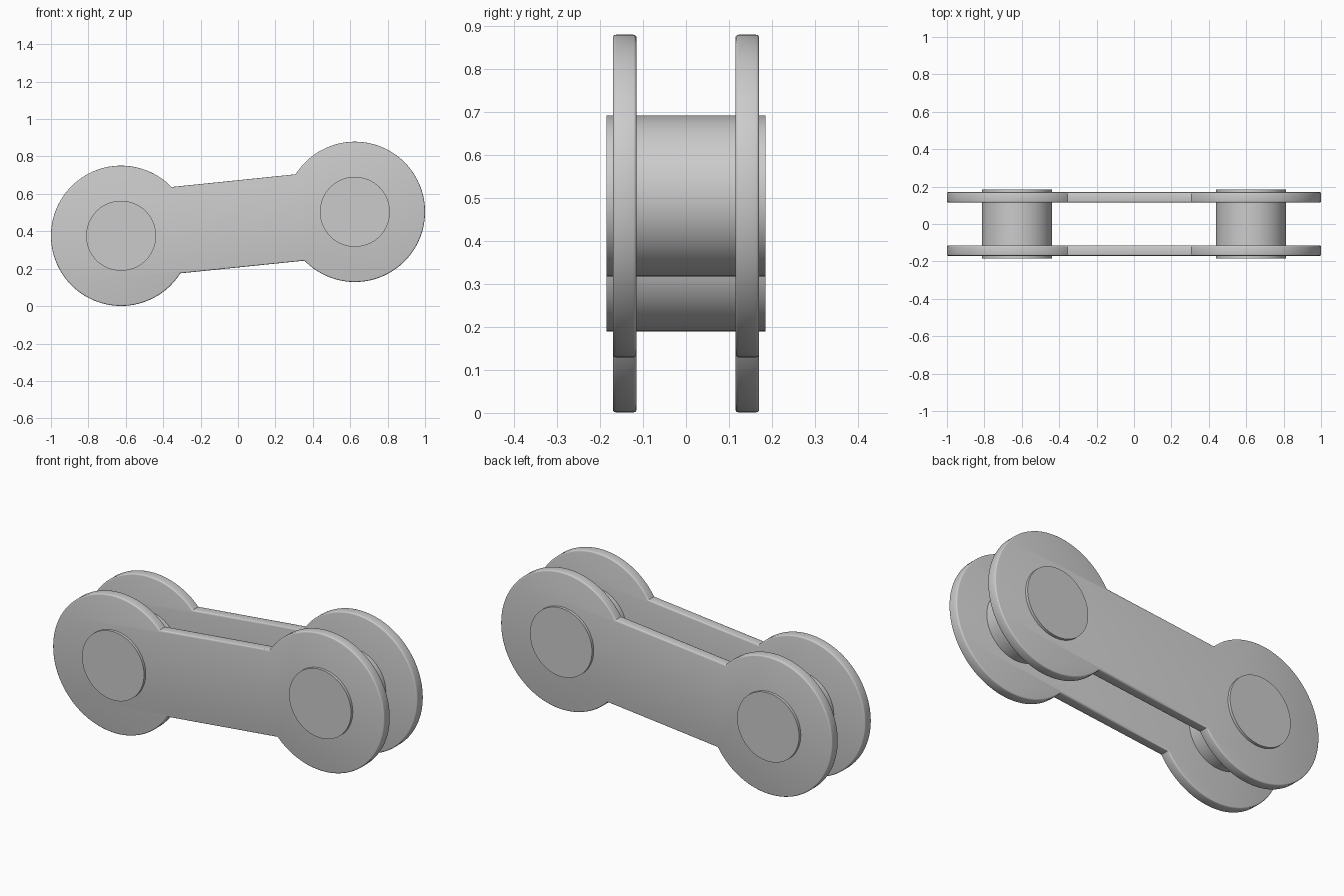
import bpy, bmesh
from math import sin, cos, asin, atan2, pi, radians
from mathutils import Vector

if "Cube" in bpy.data.objects:
    bpy.data.objects.remove(bpy.data.objects["Cube"])

LEFT, RIGHT = Vector((-0.625, 0.376)), Vector((0.625, 0.504))
R, HALF_BAR = 0.375, 0.232          # disc radius, half width of the bar
Y_IN, Y_OUT = 0.115, 0.17           # inner and outer plate faces
PIN_R, PIN_Y = 0.187, 0.185

axis = RIGHT - LEFT
tilt = atan2(axis.y, axis.x)
gap = asin(HALF_BAR / R)


def arc(centre, facing, n=96):
    """Disc rim, leaving open the part that meets the bar."""
    start, sweep = facing + gap, 2 * pi - 2 * gap
    return [(centre.x + R * cos(start + sweep * i / n),
             centre.y + R * sin(start + sweep * i / n)) for i in range(n + 1)]


def smooth(obj):
    bpy.ops.object.select_all(action='DESELECT')
    obj.select_set(True)
    bpy.context.view_layer.objects.active = obj
    bpy.ops.object.shade_smooth_by_angle(angle=radians(35))


def make_plate(name, y0, y1):
    outline = arc(LEFT, tilt) + arc(RIGHT, tilt + pi)
    bm = bmesh.new()
    face = bm.faces.new([bm.verts.new((x, y0, z)) for x, z in outline])
    ext = bmesh.ops.extrude_face_region(bm, geom=[face], use_keep_orig=True)
    verts = [g for g in ext['geom'] if isinstance(g, bmesh.types.BMVert)]
    bmesh.ops.translate(bm, verts=verts, vec=(0, y1 - y0, 0))
    bmesh.ops.recalc_face_normals(bm, faces=bm.faces)
    # soften the rims of both flat faces
    rims = [e for e in bm.edges if abs(e.verts[0].co.y - e.verts[1].co.y) < 1e-6]
    bmesh.ops.bevel(bm, geom=rims, offset=0.007, segments=3, profile=0.5,
                    affect='EDGES')
    mesh = bpy.data.meshes.new(name)
    bm.to_mesh(mesh)
    bm.free()
    obj = bpy.data.objects.new(name, mesh)
    bpy.context.collection.objects.link(obj)
    smooth(obj)


def make_pin(name, centre):
    bpy.ops.mesh.primitive_cylinder_add(
        vertices=96, radius=PIN_R, depth=2 * PIN_Y,
        location=(centre.x, 0, centre.y), rotation=(pi / 2, 0, 0))
    obj = bpy.context.object
    obj.name = name
    smooth(obj)


# Two dog-bone side plates
make_plate("front_plate", -Y_OUT, -Y_IN)
make_plate("back_plate", Y_IN, Y_OUT)

# Two pins running through both plates
make_pin("left_pin", LEFT)
make_pin("right_pin", RIGHT)
